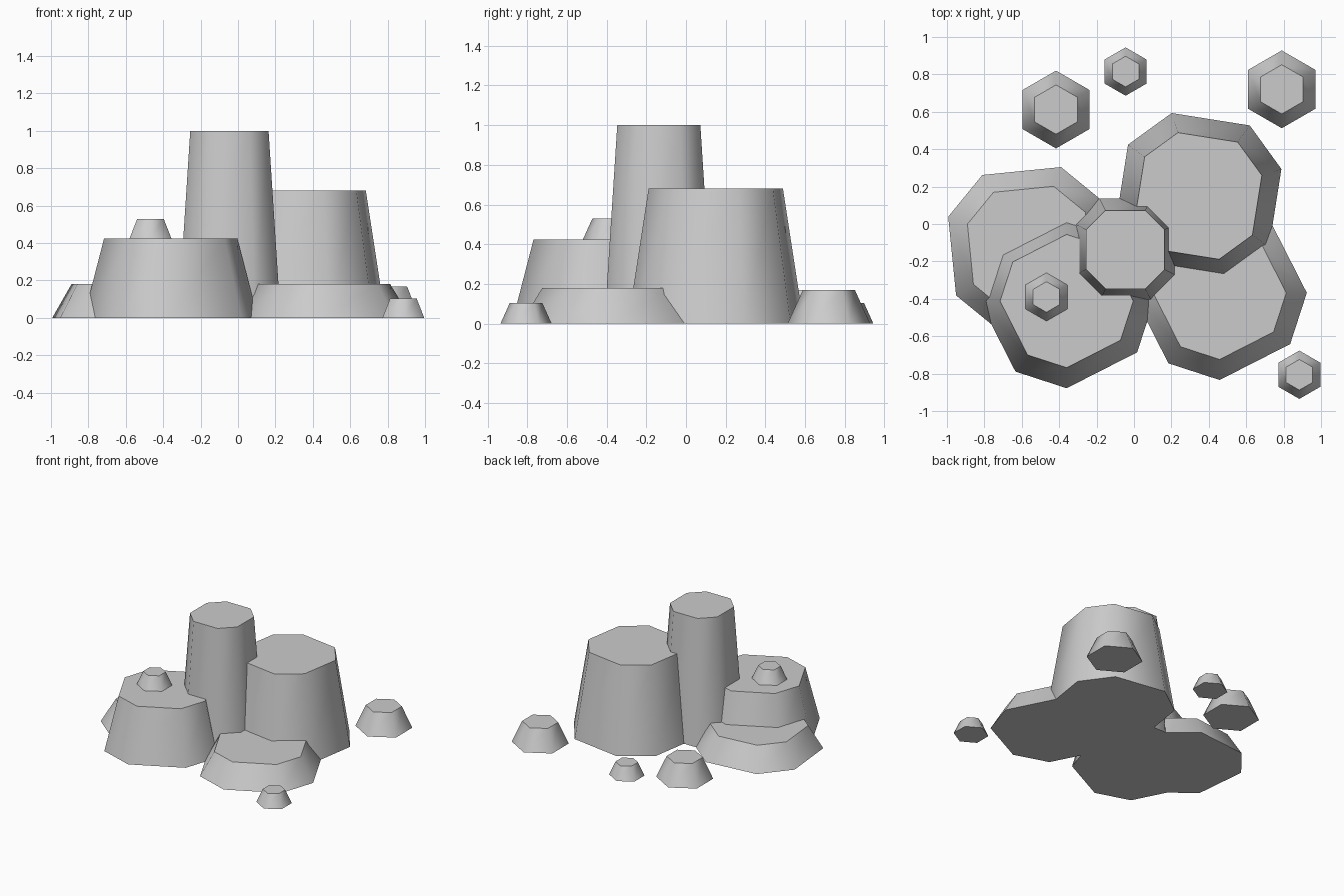
import bpy, bmesh, math

if "Cube" in bpy.data.objects:
    bpy.data.objects.remove(bpy.data.objects["Cube"])


def rock(name, angles, x, y, z, h, r_bottom, r_top):
    """Tapered prism whose corners sit at the given angles (degrees)."""
    bm = bmesh.new()

    def ring(r, height):
        return [bm.verts.new((r * math.cos(math.radians(a)),
                              r * math.sin(math.radians(a)), height)) for a in angles]

    low, high = ring(r_bottom, 0), ring(r_top, h)
    bm.faces.new(low[::-1])
    bm.faces.new(high)
    n = len(angles)
    for i in range(n):
        j = (i + 1) % n
        bm.faces.new((low[i], low[j], high[j], high[i]))
    mesh = bpy.data.meshes.new(name)
    bm.to_mesh(mesh)
    bm.free()
    obj = bpy.data.objects.new(name, mesh)
    obj.location = (x, y, z)
    bpy.context.collection.objects.link(obj)
    # rounded sides, crisp rims
    bpy.ops.object.select_all(action='DESELECT')
    obj.select_set(True)
    bpy.context.view_layer.objects.active = obj
    bpy.ops.object.shade_smooth_by_angle(angle=math.radians(58))


def boulder(name, x, y, h, turn, scale=1.0):
    """Chamfered-square column: long sides alternate with short ones."""
    angles = [turn + q * 90 + s for q in range(4) for s in (-27, 27)]
    rock(name, angles, x, y, 0, h, 0.466 * scale, 0.356 * scale)


def pebble(name, x, y, z, scale):
    """Six-sided small stone."""
    rock(name, [30 + 60 * i for i in range(6)], x, y, z, 0.17 * scale,
         0.21 * scale, 0.133 * scale)


# main cluster of columns
boulder("tall_column", -0.046, -0.137, 1.0, 0, 0.66)
boulder("wide_column", 0.345, 0.15, 0.68, -9)
boulder("front_left_boulder", -0.36, -0.412, 0.425, 27)
boulder("right_low_boulder", 0.458, -0.368, 0.18, 27)
boulder("left_low_boulder", -0.559, -0.13, 0.18, 5.7)

# loose stones
pebble("back_left_stone", -0.417, 0.612, 0, 0.99)
pebble("back_right_stone", 0.79, 0.72, 0, 0.99)
pebble("back_small_stone", -0.045, 0.815, 0, 0.615)
pebble("front_small_stone", 0.884, -0.806, 0, 0.615)
pebble("perched_stone", -0.468, -0.39, 0.425, 0.615)
